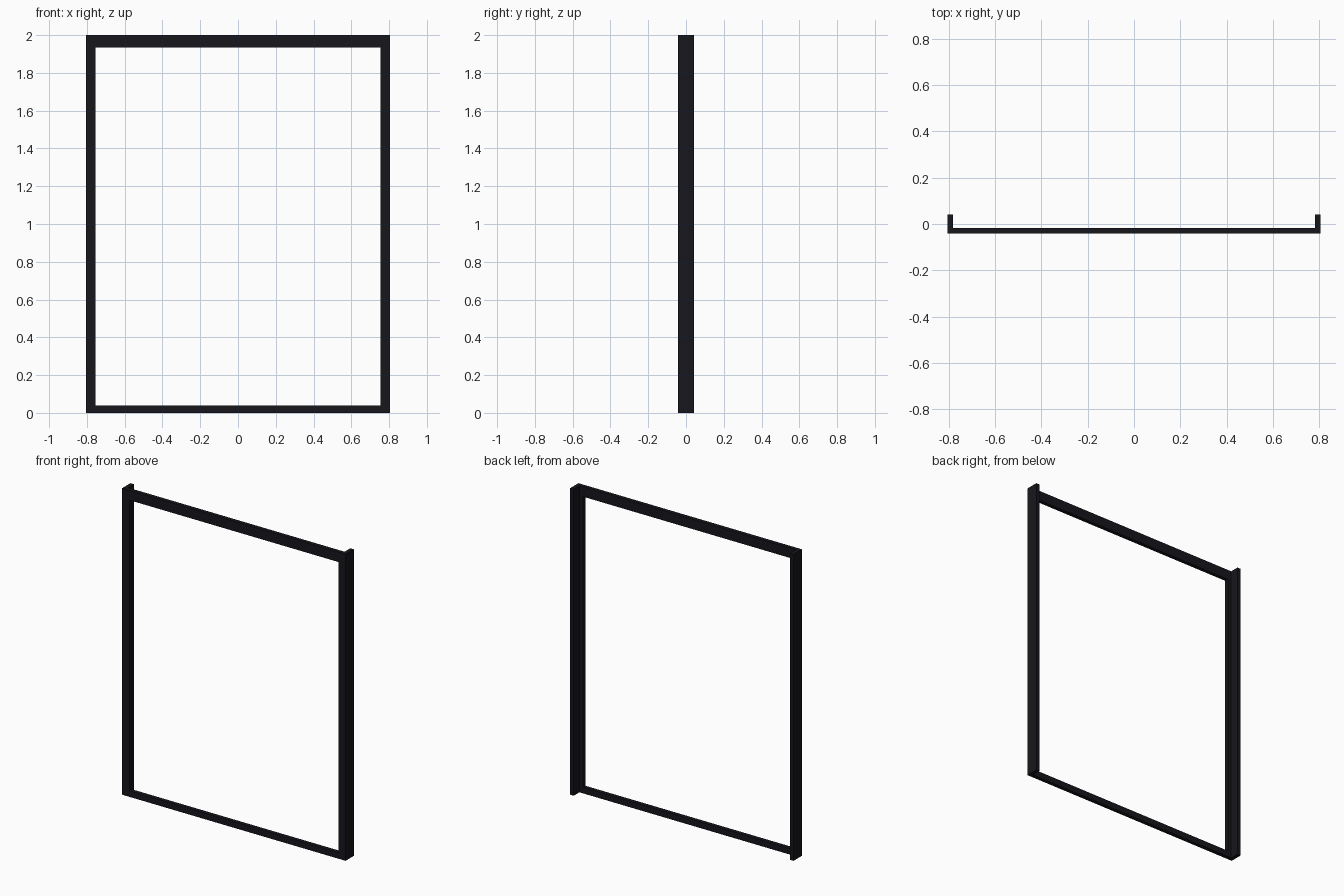
import bpy, bmesh

if "Cube" in bpy.data.objects:
    bpy.data.objects.remove(bpy.data.objects["Cube"])

W, H, D = 0.806, 2.0, 0.042     # half width, height, half depth
T, FLANGE = 0.025, 0.052        # plate thickness, front flange width

black = bpy.data.materials.new("black_metal")
black.diffuse_color = (0.008, 0.008, 0.012, 1)
black.use_nodes = True
black.node_tree.nodes["Principled BSDF"].inputs["Base Color"].default_value = black.diffuse_color


def extrude_profile(name, points, z0, z1):
    """Extrude a closed xy outline from z0 to z1."""
    bm = bmesh.new()
    face = bm.faces.new([bm.verts.new((x, y, z0)) for x, y in points])
    ext = bmesh.ops.extrude_face_region(bm, geom=[face])
    verts = [g for g in ext["geom"] if isinstance(g, bmesh.types.BMVert)]
    bmesh.ops.translate(bm, verts=verts, vec=(0, 0, z1 - z0))
    bmesh.ops.recalc_face_normals(bm, faces=bm.faces)
    mesh = bpy.data.meshes.new(name)
    bm.to_mesh(mesh)
    bm.free()
    mesh.materials.append(black)
    obj = bpy.data.objects.new(name, mesh)
    bpy.context.collection.objects.link(obj)
    return obj


# L-shaped angle uprights, mirrored left and right
for side, s in (("left", -1), ("right", 1)):
    outline = [(W, -D), (W, D), (W - T, D), (W - T, -D + T),
               (W - FLANGE, -D + T), (W - FLANGE, -D)]
    extrude_profile(side + "_upright", [(s * x, y) for x, y in outline], 0, H)

# Flat rails between the front flanges
R = W - FLANGE
rail = [(-R, -D), (R, -D), (R, -D + T), (-R, -D + T)]
extrude_profile("top_rail", rail, 1.935, H)
extrude_profile("bottom_rail", rail, 0, 0.04)
